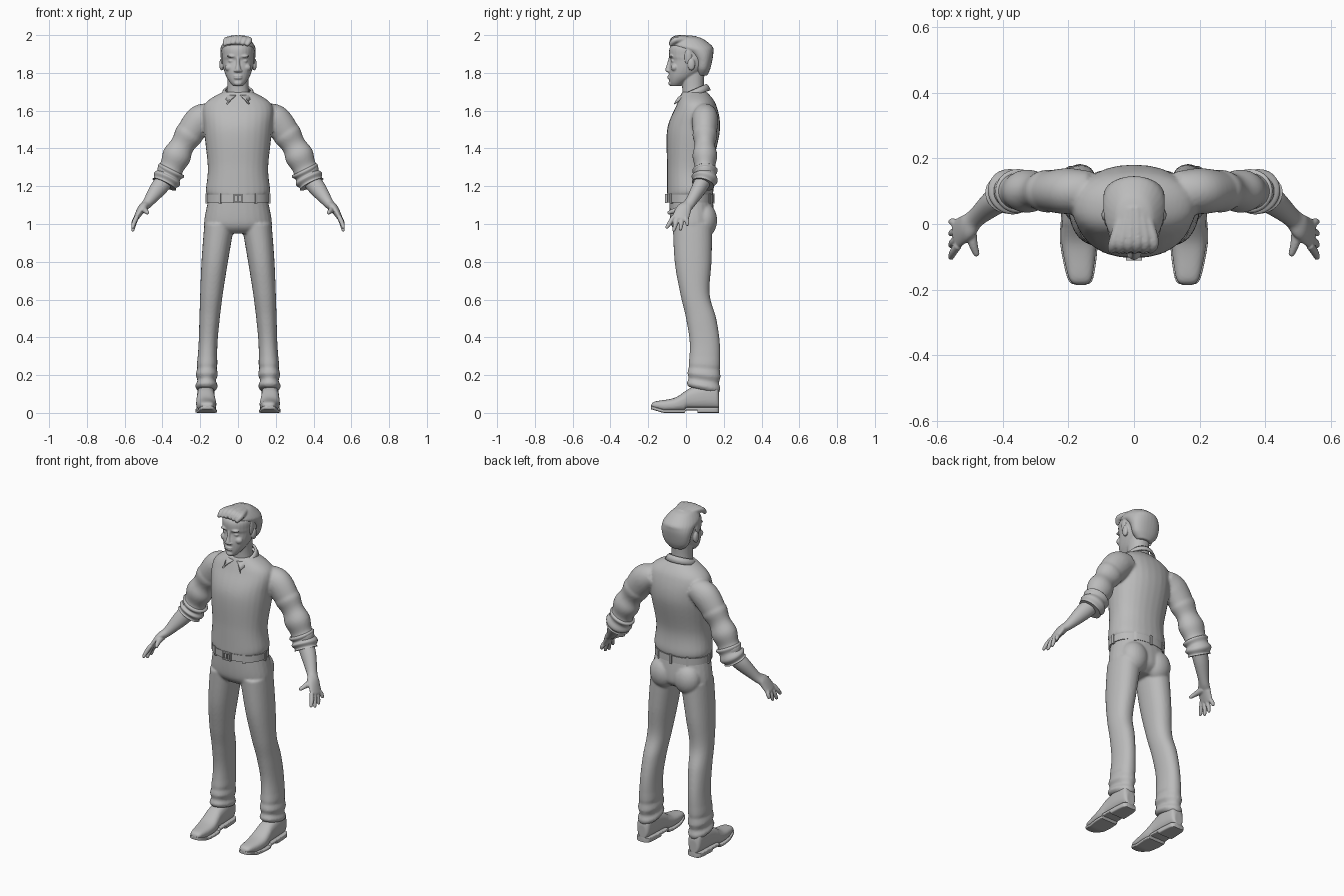
import bpy, bmesh
from math import sin, cos, pi, radians
from mathutils import Vector, Matrix

default_cube = bpy.data.objects.get("Cube")
if default_cube:
    bpy.data.objects.remove(default_cube, do_unlink=True)

grey = bpy.data.materials.new("plain_grey")
grey.use_nodes = True
grey.diffuse_color = (.5, .5, .5, 1)
grey.node_tree.nodes["Principled BSDF"].inputs["Base Color"].default_value = grey.diffuse_color


def spline(rows, steps=8):
    """Smoothly resample rows of numbers."""
    result = []
    last = len(rows) - 1
    for i in range(last):
        before, start, end, after = (rows[max(i - 1, 0)], rows[i], rows[i + 1], rows[min(i + 2, last)])
        for step in range(steps):
            t = step / steps
            ease = t * t * (3 - 2 * t)
            rise, fall = t * (1 - t) ** 2 / 2, t * t * (1 - t) / 2
            result.append([q + (r - q) * ease + (r - p) * rise - (s - q) * fall
                           for p, q, r, s in zip(before, start, end, after)])
    result.append(rows[last])
    return result


def loft(bm, rings, squareness=2.0, sides=28):
    """Skin rings given as centre, half axis, half axis."""
    def rounded(c):
        return (1 if c > 0 else -1) * abs(c) ** (2 / squareness)

    angles = [2 * pi * i / sides for i in range(sides)]
    loops = [[bm.verts.new(centre + u * rounded(cos(a)) + v * rounded(sin(a))) for a in angles]
             for centre, u, v in rings]
    for lower, upper in zip(loops, loops[1:]):
        for i in range(sides):
            bm.faces.new((lower[i - 1], lower[i], upper[i], upper[i - 1]))
    bm.faces.new(loops[0])
    bm.faces.new(loops[-1])


def stack(bm, rows, centre_x=lambda z: 0, squareness=2.2):
    """Upright form; rows are z, half width, front y, back y."""
    rings = []
    for z, width, front, back in spline(rows):
        low = max(0, .3 - z) * .1  # ankle folds and a sloping hem
        rings.append((Vector((centre_x(z), (front + back) / 2, z)),
                      Vector((width + low * sin(z * 100) / 2, 0, 0)),
                      Vector((0, (back - front) / 2 + low * sin(z * 100) / 3, -low))))
    loft(bm, rings, squareness)


def tube(bm, rows, side=1, folds=0, round_end=True):
    """Form along a path; rows are x, y, z, thickness, breadth."""
    rows = spline(rows)
    points = [Vector((side * x, y, z)) for x, y, z, thick, broad in rows]
    rings = []
    for i, point in enumerate(points):
        along = (points[min(i + 1, len(points) - 1)] - points[max(i - 1, 0)]).normalized()
        across = Vector((0, 1, 0))
        across = (across - along * across.dot(along)).normalized()
        puff = folds * sin(i * pi / 4)
        rings.append((point, across.cross(along) * (rows[i][3] + puff), across * (rows[i][4] + puff)))
    if round_end:
        centre, u, v = rings[-1]
        for bend in (pi / 6, pi / 3, pi / 2.2):
            rings.append((centre + along * u.length * sin(bend), u * cos(bend), v * cos(bend)))
    loft(bm, rings)


def blob(bm, location, size, side=1):
    place = Matrix.Translation(location)
    place[0][3] *= side
    bmesh.ops.create_uvsphere(bm, u_segments=24, v_segments=16, radius=1,
                              matrix=place @ Matrix.Diagonal((*size, 1)))


def box(bm, location, size, turn=0.0):
    bmesh.ops.create_cube(bm, size=1, matrix=Matrix.Translation(location)
                          @ Matrix.Rotation(turn, 4, "Z") @ Matrix.Diagonal((*size, 1)))


def finish(bm, name, voxel=0.0):
    """Make a smooth shaded object, fused and softened when a voxel size is given."""
    bmesh.ops.recalc_face_normals(bm, faces=bm.faces)
    mesh = bpy.data.meshes.new(name)
    bm.to_mesh(mesh)
    bm.free()
    mesh.materials.append(grey)
    part = bpy.data.objects.new(name, mesh)
    bpy.context.collection.objects.link(part)
    bpy.ops.object.select_all(action="DESELECT")
    part.select_set(True)
    bpy.context.view_layer.objects.active = part
    if voxel:
        fuse = part.modifiers.new("fuse", "REMESH")
        fuse.mode, fuse.voxel_size, fuse.use_smooth_shade = "VOXEL", voxel, True
        part.modifiers.new("soften", "SMOOTH").iterations = 3
    else:
        bpy.ops.object.shade_smooth_by_angle(angle=radians(45))
    return part


SIDES = {"left": 1, "right": -1}

# Sweater: torso and upper sleeves
bm = bmesh.new()
stack(bm, [(1.15, .16, -.1, .14), (1.18, .17, -.1, .145), (1.3, .16, -.1, .14), (1.5, .18, -.1, .18),
           (1.63, .18, -.05, .16), (1.7, .08, -.02, .11)])
for side in SIDES.values():
    tube(bm, [(.13, .1, 1.58, .06, .06), (.2, .1, 1.55, .08, .07), (.27, .1, 1.46, .07, .06)], side)
    tube(bm, [(.25, .1, 1.49, .07, .06), (.31, .1, 1.39, .07, .06), (.36, .1, 1.28, .07, .06)],
         side, folds=.006)
finish(bm, "sweater", .008)

# Rolled cuffs, forearms and hands
for name, side in SIDES.items():
    bm = bmesh.new()
    tube(bm, [(.35, .1, 1.29, .07, .06), (.37, .1, 1.25, .07, .065), (.39, .09, 1.21, .07, .06)],
         side, folds=.006, round_end=False)
    finish(bm, name + "_cuff")

    bm = bmesh.new()
    tube(bm, [(.37, .1, 1.25, .045, .045), (.42, .07, 1.19, .045, .04), (.48, .02, 1.11, .027, .03),
              (.51, -.01, 1.08, .022, .04), (.54, -.03, 1.03, .014, .045)], side)
    for finger in range(4):
        spread = finger - 1.5
        drop = .01 * spread ** 2 + .005 * spread
        tube(bm, [(.535, -.035 + spread * .02, 1.04, .012, .012),
                  (.55, -.04 + spread * .03, 1.0 + drop / 2, .012, .012),
                  (.557, -.047 + spread * .036, .968 + drop, .009, .009)], side)
    tube(bm, [(.5, -.01, 1.08, .02, .02), (.49, -.06, 1.07, .014, .014), (.48, -.09, 1.06, .01, .01)], side)
    finish(bm, name + "_arm", .004)

# Trousers
bm = bmesh.new()
stack(bm, [(1.14, .155, -.09, .14), (1.0, .18, -.08, .15), (.95, .15, -.04, .1)])
for side in SIDES.values():
    blob(bm, (.08, .1, 1.02), (.08, .065, .09), side)
    stack(bm, [(1.0, .08, -.07, .14), (.8, .07, -.06, .135), (.63, .06, -.03, .125), (.5, .054, 0, .16),
               (.36, .05, .02, .18), (.2, .055, .01, .18), (.12, .05, .01, .175)],
          lambda z: side * (.168 - .07 * z * z))
finish(bm, "trousers", .007)

# Belt with buckle and loops
bm = bmesh.new()
stack(bm, [(z, .166, -.1, .145) for z in (1.115, 1.155)])
finish(bm, "belt")
bm = bmesh.new()
for sign in (-1, 1):
    box(bm, (0, -.105, 1.135 + sign * .02), (.05, .012, .007))
for sign in (-1, 0, 1):
    box(bm, (sign * .022, -.105, 1.135), (.006, .012, .04))
finish(bm, "buckle")
bm = bmesh.new()
for degrees in (35, 90, 145, 180, 215, 270, 325):
    turn = radians(degrees)
    box(bm, (.166 * sin(turn), .022 - .123 * cos(turn), 1.135), (.014, .012, .055), turn)
finish(bm, "belt_loops")


# Shoes: one outline of y, half width and top drives upper, sole and heel
def shoe_part(bm, side, rows, squareness):
    loft(bm, [(Vector((side * (.17 + .04 * min(0, y)), y, (low + high) / 2)),
               Vector((width, 0, 0)), Vector((0, 0, (high - low) / 2)))
              for y, width, low, high in rows], squareness)


def spring(y):
    return .3 * max(0, -.12 - y) + .012 * (y > 0)


outline = spline([(-.185, .012, .04), (-.165, .035, .06), (-.06, .053, .08), (.02, .048, .13),
                  (.1, .046, .155), (.16, .04, .15), (.176, .025, .1)])
for name, side in SIDES.items():
    bm = bmesh.new()
    shoe_part(bm, side, [(y, width, spring(y) + .008, top) for y, width, top in outline], 2.5)
    finish(bm, name + "_shoe", .005)
    bm = bmesh.new()
    shoe_part(bm, side, [(y, width + .004, spring(y), spring(y) + .018) for y, width, top in outline], 6)
    shoe_part(bm, side, [(y, width + .004, 0, .03) for y, width, top in outline if y > .06], 6)
    finish(bm, name + "_sole")

# Head, neck, ears and face
bm = bmesh.new()
stack(bm, [(1.62, .07, -.02, .11), (1.72, .057, -.02, .095), (1.82, .057, -.03, .1)])
stack(bm, [(1.73, .025, -.08, -.03), (1.75, .043, -.087, 0), (1.78, .062, -.09, .05),
           (1.82, .076, -.09, .1), (1.865, .084, -.082, .125), (1.89, .085, -.089, .13),
           (1.94, .08, -.083, .125), (1.98, .03, -.03, .06)])
stack(bm, [(1.803, .01, -.1, -.07), (1.815, .016, -.11, -.07), (1.85, .009, -.1, -.07),
           (1.885, .009, -.09, -.07)])  # nose
for height in (1.783, 1.772):  # lips
    blob(bm, (0, -.087, height), (.023, .011, .006))
blob(bm, (0, -.08, 1.745), (.022, .013, .014))  # chin
for side in SIDES.values():
    blob(bm, (.034, -.079, 1.888), (.026, .012, .007), side)  # brow
    blob(bm, (.034, -.068, 1.863), (.017, .012, .008), side)  # eye
    blob(bm, (.046, -.06, 1.828), (.024, .02, .02), side)  # cheek
    blob(bm, (.014, -.093, 1.811), (.008, .011, .007), side)  # nostril
    blob(bm, (.087, .028, 1.845), (.012, .02, .033), side)  # ear
finish(bm, "head", .004)

# Swept hair with a raised front
bm = bmesh.new()
stack(bm, [(1.785, .045, .06, .112), (1.82, .077, .05, .128), (1.87, .09, .04, .14), (1.91, .094, 0, .145),
           (1.94, .09, -.07, .14), (1.98, .06, -.06, .09), (1.993, .03, -.03, .05)])
for lock in range(6):
    x = -.06 + lock * .024
    z = 1.97 + .014 * cos(x * 20)
    tube(bm, [(x / 2, .05, z, .012, .014), (x, -.05, z, .016, .016), (x - .01, -.08, z - .025, .01, .012)])
for side in SIDES.values():
    blob(bm, (.08, .012, 1.885), (.011, .022, .045), side)
finish(bm, "hair", .005)

# Folded shirt collar, open at the front
bm = bmesh.new()
strip = []
for i in range(-20, 21):
    turn = i * pi / 21
    across, behind = sin(turn), cos(turn)
    top = Vector((.066 * across, .04 + .066 * behind, 1.708 + .03 * behind))
    low = Vector((.086 * across, .042 + .084 * behind, 1.682 + .025 * behind))
    point = Vector((.06 if i > 0 else -.06, -.062, 1.635))
    low = low.lerp(point, max(0, abs(i) / 6 - 2.33))
    crease = top.lerp(low, .5) + Vector((0, 0, .007))
    strip.append([bm.verts.new(corner) for corner in (top, crease, low)])
for here, there in zip(strip, strip[1:]):
    for j in range(2):
        bm.faces.new((here[j], here[j + 1], there[j + 1], there[j]))
thickness = finish(bm, "collar").modifiers.new("thickness", "SOLIDIFY")
thickness.thickness, thickness.offset = .01, 0
